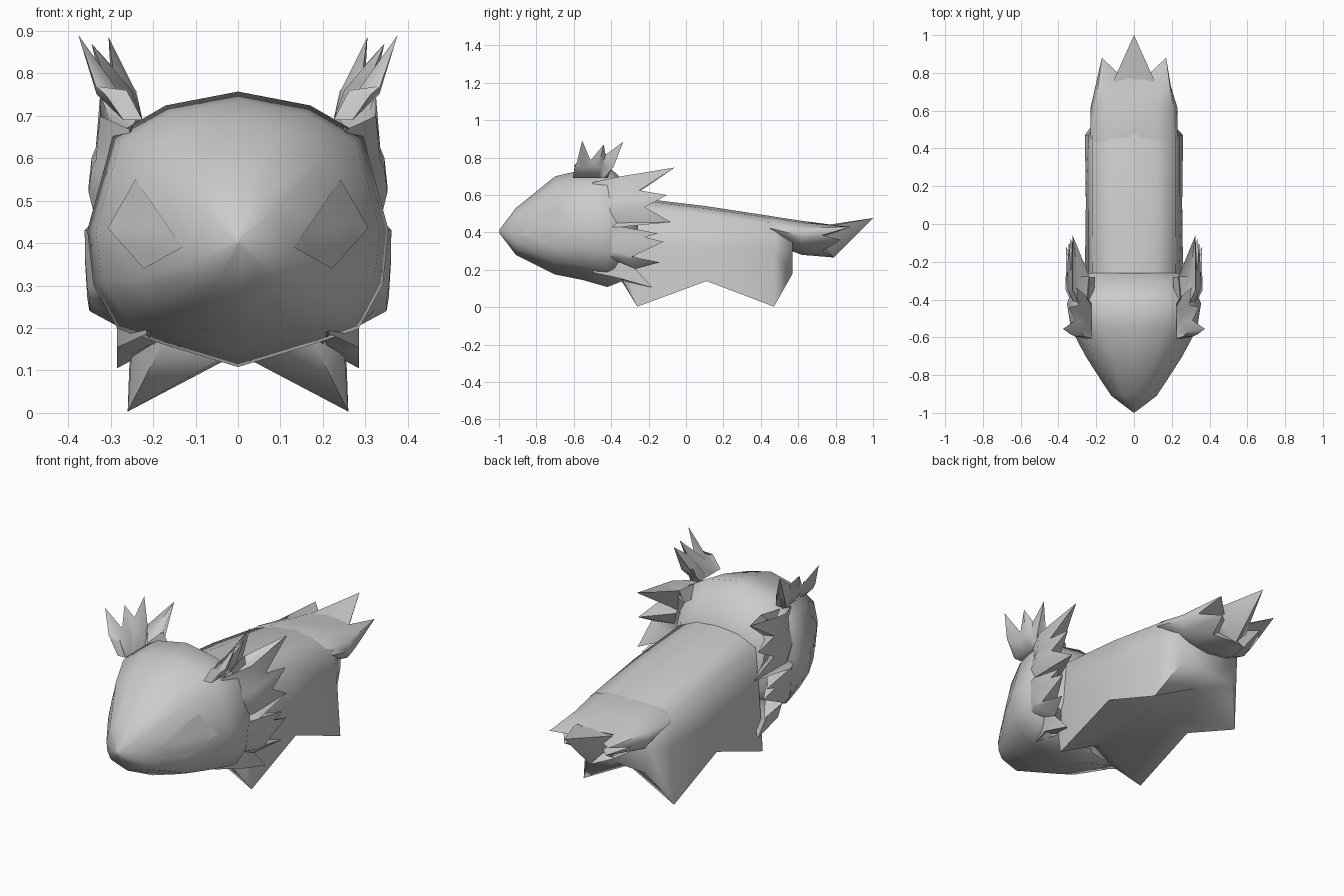
import bpy, bmesh, math
from mathutils import Vector
from mathutils.bvhtree import BVHTree

if "Cube" in bpy.data.objects:
    bpy.data.objects.remove(bpy.data.objects["Cube"])

grey = bpy.data.materials.new("plain grey")
grey.use_nodes = True
grey.diffuse_color = (0.6, 0.6, 0.6, 1)
grey.node_tree.nodes["Principled BSDF"].inputs["Base Color"].default_value = (0.6, 0.6, 0.6, 1)


def finish(bm, name, angle):
    mesh = bpy.data.meshes.new(name)
    bm.to_mesh(mesh)
    bm.free()
    obj = bpy.data.objects.new(name, mesh)
    bpy.context.collection.objects.link(obj)
    mesh.materials.append(grey)
    bpy.ops.object.select_all(action="DESELECT")
    obj.select_set(True)
    bpy.context.view_layer.objects.active = obj
    bpy.ops.object.shade_smooth_by_angle(angle=math.radians(angle))
    return obj


def skin(name, rings, angle, end_point=None):
    """Closed skin over a row of rings; the last cap may be drawn to a point."""
    bm = bmesh.new()
    rows = [[bm.verts.new(p) for p in ring] for ring in rings]
    n = len(rows[0])
    for a, b in zip(rows, rows[1:]):
        for i in range(n):
            j = (i + 1) % n
            bm.faces.new((a[i], a[j], b[j], b[i]))
    bm.faces.new(rows[0])
    cap = bm.faces.new(rows[-1])
    if end_point:
        centre = bmesh.ops.poke(bm, faces=[cap])["verts"][0]
        centre.co = end_point
    bmesh.ops.recalc_face_normals(bm, faces=bm.faces)
    return finish(bm, name, angle)


def mirrored(half):
    """Complete a half ring that starts and ends on the centre line."""
    return half + [(-x, y, z) for x, y, z in half[-2:0:-1]]


# Head: one section shape scaled along the length
SHAPE = [(0, 1), (.48, .9), (.83, .68), (1, 0), (.96, -.4), (.8, -.72), (.48, -.84), (0, -1)]


def head_section(y, w, top, bottom, mid):
    return mirrored([(x * w, y, mid + z * (top - mid if z > 0 else mid - bottom)) for x, z in SHAPE])


head = skin("head", [head_section(*s) for s in (
    (-.997, .005, .415, .395, .405),
    (-.91, .12, .53, .28, .40),
    (-.7, .255, .70, .175, .41),
    (-.55, .335, .735, .145, .43),
    (-.42, .355, .757, .108, .43),
    (-.34, .32, .685, .14, .42),
    (-.26, .26, .60, .19, .40))], 60)

# Thin eye patches laid on the head surface
bm = bmesh.new()
bm.from_mesh(head.data)
tree = BVHTree.FromBMesh(bm)
bm.free()
N = 6
for side, name in ((1, "left_eye"), (-1, "right_eye")):
    corners = [Vector((side * x, -2, z)) for x, z in ((.24, .55), (.305, .435), (.22, .34), (.13, .39))]
    bm = bmesh.new()
    grid = []
    for i in range(N + 1):
        for j in range(N + 1):
            p = corners[0].lerp(corners[1], i / N).lerp(corners[3].lerp(corners[2], i / N), j / N)
            hit, normal, _, _ = tree.ray_cast(p, Vector((0, 1, 0)))
            grid.append(bm.verts.new(hit + normal * .002))
    for i in range(N):
        for j in range(N):
            k = i * (N + 1) + j
            bm.faces.new([grid[k], grid[k + 1], grid[k + N + 2], grid[k + N + 1]])
    bm.normal_update()
    if sum(f.normal.y for f in bm.faces) > 0:
        bmesh.ops.reverse_faces(bm, faces=bm.faces)
    finish(bm, name, 60)


# Body: roofed flanks whose lower corners drop into four pointed feet
def body_section(y, *half):
    return mirrored([(x, y, z) for x, z in half])


skin("body", [body_section(*s) for s in (
    (-.35, (0, .59), (.12, .578), (.21, .52), (.22, .3), (.18, .16), (0, .15)),
    (-.26, (0, .585), (.12, .573), (.22, .53), (.24, .3), (.26, .003), (0, .14)),
    (.11, (0, .54), (.12, .528), (.222, .495), (.24, .3), (.255, .14), (0, .15)),
    (.47, (0, .485), (.12, .475), (.222, .44), (.24, .3), (.26, .003), (0, .14)),
    (.57, (0, .46), (.12, .45), (.19, .40), (.19, .3), (.17, .18), (0, .19)))], 75)


# Tail: flattened sleeve with a ragged rim around a central point
def tail_section(y, w, top, bottom):
    levels = ((0, 1), (.55, .95), (.9, .78), (1, .55), (.85, .3), (.5, .1), (0, 0))
    return mirrored([(x * w, y, bottom + z * (top - bottom)) for x, z in levels])


tail_rim = mirrored([(0, .78, .441), (.11, .75, .435), (.17, .88, .43), (.195, .73, .385),
                     (.12, .83, .36), (.1, .73, .3), (0, .79, .266)])
skin("tail", [tail_section(.38, .19, .47, .41), tail_section(.46, .232, .486, .34),
              tail_section(.62, .229, .462, .28), tail_rim], 60, (0, .72, .37))
skin("tail_tip", [mirrored([(0, .70, .44), (.1, .72, .42), (.06, .72, .33), (0, .72, .29)]),
                  mirrored([(0, .78, .444), (.108, .76, .432), (.07, .78, .34), (0, .79, .267)])],
     50, (0, 1, .477))

# Cheek fur rim from top to bottom, notch and tip by turns
FUR = [(.295, -.28, .68), (.325, -.06, .747), (.335, -.25, .625), (.345, -.10, .60),
       (.352, -.22, .535), (.335, -.08, .455), (.362, -.34, .43), (.36, -.15, .395),
       (.36, -.22, .375), (.36, -.12, .35), (.355, -.29, .27), (.35, -.14, .24),
       (.285, -.27, .205), (.285, -.18, .105), (.25, -.33, .14)]
# Ear rim from front to back: base depth, then the rim point
EAR = [(-.605, (.335, -.585, .77)), (-.58, (.376, -.555, .89)), (-.54, (.31, -.51, .785)),
       (-.50, (.345, -.44, .87)), (-.47, (.295, -.43, .815)), (-.44, (.305, -.335, .885)),
       (-.42, (.265, -.39, .77))]


def fur_ring(s, x, y, z):
    rise = z - .43
    return [(s * (x - .07), -.50, .43 + rise * .75), (s * x, min(y, -.35), .43 + rise * .85),
            (s * x, y, z), (s * (x - .09), min(y, -.28), .43 + rise * .85)]


def ear_ring(s, base_y, rim):
    x, y, z = rim
    mid_y = (base_y + y) / 2
    mid_x = .25 + (x - .25) * .5
    return [(s * .225, base_y, .69), (s * max(.24, mid_x - .03), mid_y, .76), (s * x, y, z),
            (s * (mid_x + .02), mid_y, .75), (s * .27, base_y, .69)]


for s, side in ((1, "left"), (-1, "right")):
    skin(side + "_cheek_fur", [fur_ring(s, *p) for p in FUR], 50)
    skin(side + "_ear", [ear_ring(s, *e) for e in EAR], 60)
